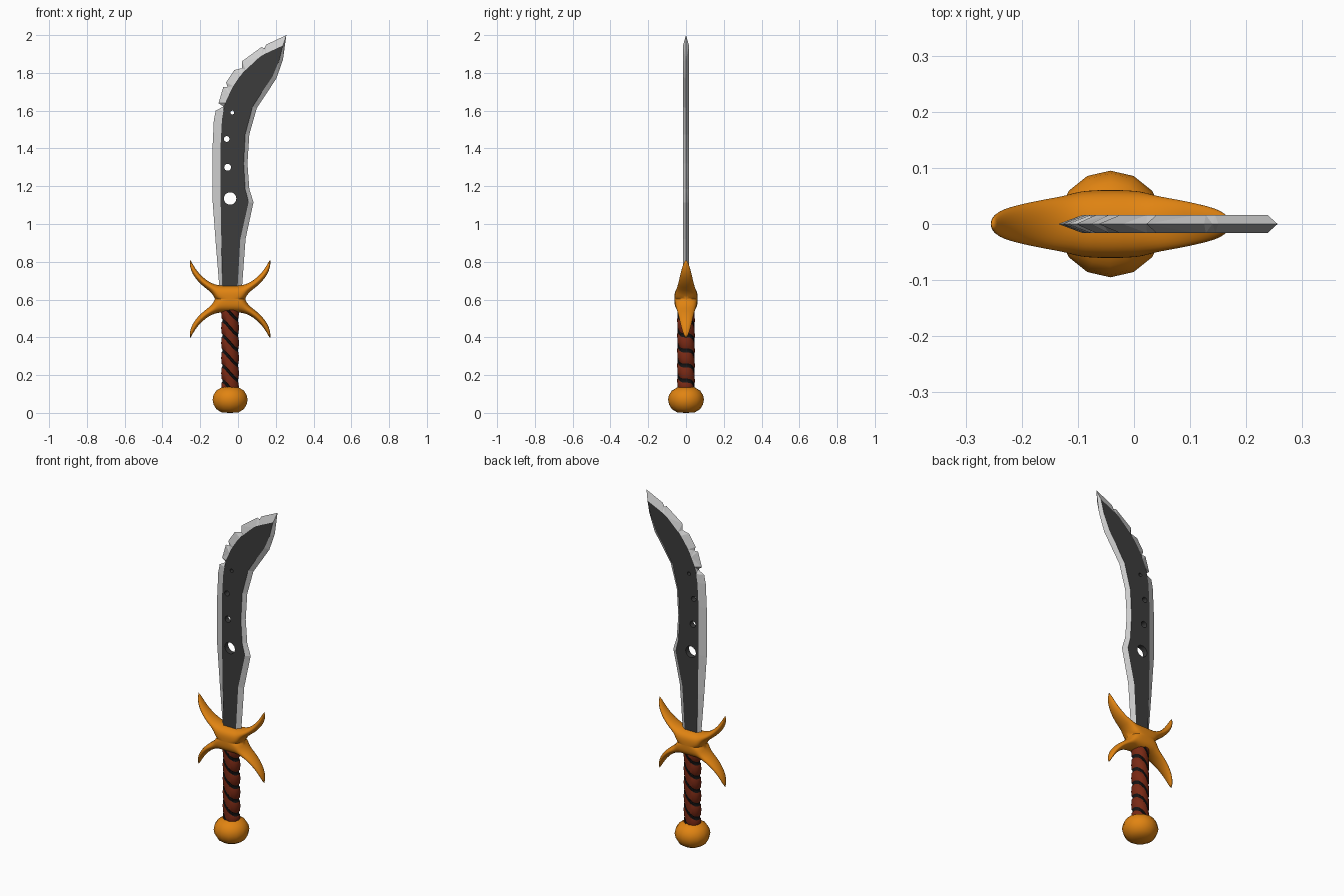
import bpy, bmesh, math
from mathutils import Matrix

if "Cube" in bpy.data.objects:
    bpy.data.objects.remove(bpy.data.objects["Cube"])

CX = -0.042  # hilt axis


def mat(name, c):
    m = bpy.data.materials.new(name)
    m.diffuse_color = (*c, 1)
    m.use_nodes = True
    m.node_tree.nodes["Principled BSDF"].inputs["Base Color"].default_value = m.diffuse_color
    return m


GOLD = mat("gold", (0.75, 0.23, 0.006))
LEATHER = mat("red brown leather", (0.19, 0.022, 0.007))
BLACK = mat("black cord", (0.008, 0.007, 0.007))
DARK = mat("dark steel", (0.045, 0.045, 0.045))
STEEL = mat("bright steel", (0.62, 0.62, 0.62))


def make(name, bm, mats, loc=(0, 0, 0), smooth=None):
    me = bpy.data.meshes.new(name)
    bm.to_mesh(me)
    bm.free()
    ob = bpy.data.objects.new(name, me)
    bpy.context.collection.objects.link(ob)
    ob.location = loc
    for m in mats:
        me.materials.append(m)
    bpy.ops.object.select_all(action='DESELECT')
    ob.select_set(True)
    bpy.context.view_layer.objects.active = ob
    if smooth:
        bpy.ops.object.shade_smooth_by_angle(angle=math.radians(smooth))
    return ob


# Blade: sharp outer edge at y=0 paired with the raised flat's outline
PAIRS = [
    (-.095, .62, -.08, .62), (-.118, .9, -.088, .9), (-.135, 1.13, -.092, 1.13),
    (-.135, 1.4, -.092, 1.42), (-.128, 1.55, -.085, 1.55), (-.118, 1.6, -.077, 1.6),
    (-.077, 1.622, -.072, 1.62), (-.103, 1.64, -.068, 1.64), (-.078, 1.725, -.045, 1.69),
    (-.055, 1.725, -.035, 1.712), (-.063, 1.75, -.025, 1.73), (-.02, 1.815, .005, 1.775),
    (.022, 1.825, .023, 1.797), (.022, 1.862, .04, 1.815), (.125, 1.937, .11, 1.88),
    (.14, 1.93, .128, 1.893), (.15, 1.95, .145, 1.902), (.256, 2.0, .238, 1.945),
    (.238, 1.87, .216, 1.86), (.203, 1.77, .182, 1.78), (.15, 1.69, .128, 1.70),
    (.10, 1.615, .077, 1.62), (.06, 1.475, .038, 1.475), (.05, 1.32, .03, 1.32),
    (.06, 1.185, .038, 1.185), (.082, 1.115, .056, 1.115), (.04, .92, .012, .92),
    (.018, .62, -.005, .62)]
bm = bmesh.new()
edge = [bm.verts.new((p[0], 0, p[1])) for p in PAIRS]
n = len(edge)
for y in (-.016, .016):
    flat = [bm.verts.new((p[2], y, p[3])) for p in PAIRS]
    bm.faces.new(flat)
    for i in range(n):
        j = (i + 1) % n
        bm.faces.new((edge[i], edge[j], flat[j], flat[i])).material_index = 1
bmesh.ops.recalc_face_normals(bm, faces=bm.faces)
bmesh.ops.triangulate(bm, faces=bm.faces)
blade = make("blade", bm, [DARK, STEEL])

# Round holes through the blade
bm = bmesh.new()
for x, z, r in ((-.042, 1.135, .033), (-.055, 1.3, .018), (-.06, 1.45, .015), (-.03, 1.59, .01)):
    bmesh.ops.create_cone(bm, cap_ends=True, segments=24, radius1=r, radius2=r, depth=.1,
                          matrix=Matrix.Translation((x, 0, z)) @ Matrix.Rotation(math.pi / 2, 4, 'X'))
cutter = make("hole_cutter", bm, [])
cutter.hide_render = True
mod = blade.modifiers.new("holes", 'BOOLEAN')
mod.operation, mod.object, mod.solver = 'DIFFERENCE', cutter, 'EXACT'
bpy.context.view_layer.objects.active = blade
bpy.ops.object.modifier_apply(modifier=mod.name)
bpy.data.objects.remove(cutter)

# Guard: one quadrant of the four-horned shape, mirrored on three axes
# each row: lower point, upper point, half thickness, ridge position, lower edge closure
ROWS = [
    (0, 0, 0, .072, .061, 0, 0), (.04, 0, .025, .072, .060, .1, .2),
    (.065, 0, .04, .072, .058, .3, .7), (.08, 0, .055, .073, .055, .45, 1),
    (.095, .032, .08, .077, .05, .5, 1), (.135, .06, .11, .09, .044, .5, 1),
    (.17, .092, .14, .112, .037, .5, 1), (.2, .132, .17, .142, .029, .5, 1),
    (.213, .17, .195, .178, .019, .5, 1), (.215, .218, .215, .218, 0, .5, 1)]
S = 8
bm = bmesh.new()
grid = []
for k, (wx, wz, tx, tz, h, c, m) in enumerate(ROWS):
    power = max(2, 4 - k * .5)
    row = []
    for i in range(S + 1):
        s = (1 - math.cos(math.pi * i / S)) / 2
        d = (s - c) / (1 - c) if s >= c else (c - s) / c * m
        y = h * max(0, 1 - d ** power) ** .5
        row.append(bm.verts.new((wx + (tx - wx) * s, y, wz + (tz - wz) * s)))
    grid.append(row)
for a, b in zip(grid, grid[1:]):
    for i in range(S):
        bm.faces.new((a[i], a[i + 1], b[i + 1], b[i]))
bmesh.ops.remove_doubles(bm, verts=bm.verts, dist=1e-5)
guard = make("guard", bm, [GOLD], (CX, 0, .603))
mod = guard.modifiers.new("mirror", 'MIRROR')
mod.use_axis = (True, True, True)
mod.merge_threshold = .0005
guard.modifiers.new("smooth", 'SUBSURF').levels = 1
guard.modifiers["smooth"].render_levels = 1
for p in guard.data.polygons:
    p.use_smooth = True

# Grip: cylinder whose rows follow a two-start helix, with sunken black cord
Z0, Z1, STEP, N = .125, .56, .08, 32
bm = bmesh.new()
rows = []
for k in range(-3, 9):
    for off, r, idx in ((0, .045, 1), (.005, .041, 1), (.016, .041, 1), (.021, .045, 0), (.05, .047, 0)):
        row = []
        for j in range(N + 1):
            t = 2 * math.pi * j / N
            z = .16 + k * STEP + off - 2 * STEP * (t - math.sin(2 * t) / 2) / (2 * math.pi)
            z = min(Z1, max(Z0, z))
            rr = .044 if z in (Z0, Z1) else r
            row.append(bm.verts.new((rr * math.cos(t), rr * math.sin(t), z)))
        rows.append((row, idx))
for (a, idx), (b, _) in zip(rows, rows[1:]):
    for j in range(N):
        bm.faces.new((a[j], a[j + 1], b[j + 1], b[j])).material_index = idx
bmesh.ops.remove_doubles(bm, verts=bm.verts, dist=1e-5)
bmesh.ops.dissolve_degenerate(bm, edges=bm.edges, dist=1e-5)
make("grip", bm, [LEATHER, BLACK], (CX, 0, 0), 40)

# Pommel: lathed flattened ball
PROFILE = [(0, 0), (.045, .002), (.075, .02), (.09, .045), (.095, .07),
           (.09, .095), (.075, .118), (.045, .136), (0, .138)]
bm = bmesh.new()
vs = [bm.verts.new((0, r, z)) for r, z in PROFILE]
es = [bm.edges.new(p) for p in zip(vs, vs[1:])]
bmesh.ops.spin(bm, geom=vs + es, cent=(0, 0, 0), axis=(0, 0, 1), angle=2 * math.pi, steps=14)
bmesh.ops.remove_doubles(bm, verts=bm.verts, dist=1e-5)
bmesh.ops.recalc_face_normals(bm, faces=bm.faces)
make("pommel", bm, [GOLD], (CX, 0, 0), 60)
